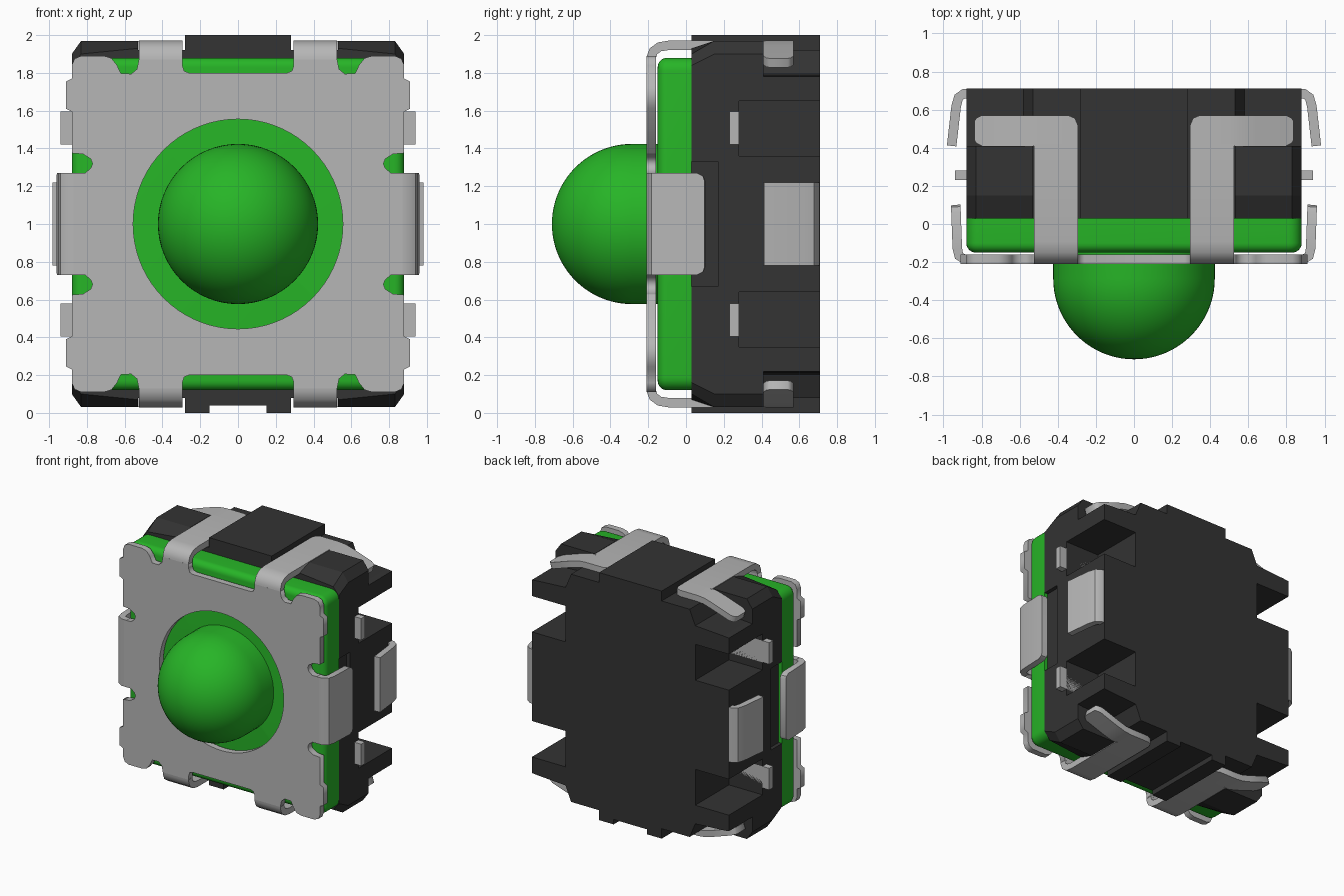
import bpy, bmesh, math
from math import sin, cos, pi

cube = bpy.data.objects.get("Cube")
if cube:
    bpy.data.objects.remove(cube, do_unlink=True)


def material(name, rgb):
    m = bpy.data.materials.new(name)
    m.use_nodes = True
    colour = (*rgb, 1)
    m.diffuse_color = colour
    node = next(n for n in m.node_tree.nodes if n.type == 'BSDF_PRINCIPLED')
    node.inputs["Base Color"].default_value = colour
    return m


GREEN = material("button green", (.02, .46, .02))
METAL = material("tin grey", (.47, .47, .47))
BLACK = material("housing black", (.033, .033, .033))


def add(name, mesh, mat, mirror=""):
    """Place a mesh about the middle height, with optional mirroring."""
    mesh.materials.clear()
    mesh.materials.append(mat)
    ob = bpy.data.objects.new(name, mesh)
    bpy.context.collection.objects.link(ob)
    ob.location.z = 1
    if mirror:
        mod = ob.modifiers.new("mirror", 'MIRROR')
        mod.use_axis = [axis in mirror for axis in "xyz"]
        mod.use_mirror_merge = False
    return ob


def loft(name, sections, mat, mirror="", smooth=False):
    """Skin closed sections that share one point count, and cap both ends."""
    bm = bmesh.new()
    rings = [[bm.verts.new(p) for p in s] for s in sections]
    n = len(rings[0])
    for a, b in zip(rings, rings[1:]):
        for i in range(n):
            j = (i + 1) % n
            bm.faces.new((a[i], a[j], b[j], b[i]))
    bm.faces.new(rings[0])
    bm.faces.new(rings[-1])
    bmesh.ops.remove_doubles(bm, verts=bm.verts, dist=.0001)
    bmesh.ops.recalc_face_normals(bm, faces=bm.faces)
    mesh = bpy.data.meshes.new(name)
    bm.to_mesh(mesh)
    bm.free()
    if smooth:
        mesh.shade_smooth()
        mesh.set_sharp_from_angle(angle=math.radians(35))
    return add(name, mesh, mat, mirror)


def ribbon(name, stations, put, mirror, thick=.05):
    """Bent sheet strip: each station is path a, path b, low edge, high edge."""
    sections = []
    for i, (a, b, lo, hi) in enumerate(stations):
        p = stations[max(i - 1, 0)]
        q = stations[min(i + 1, len(stations) - 1)]
        da, db = q[0] - p[0], q[1] - p[1]
        k = thick / 2 / math.hypot(da, db)
        u, v = -db * k, da * k
        sections.append([put(a + u, b + v, lo), put(a + u, b + v, hi),
                         put(a - u, b - v, hi), put(a - u, b - v, lo)])
    return loft(name, sections, METAL, mirror, smooth=True)


def ring(top, bottom=None):
    """Close quarter outlines into a full one by reflection."""
    bottom = bottom or top
    return (top + [(x, -z) for x, z in reversed(bottom)]
            + [(-x, -z) for x, z in bottom]
            + [(-x, z) for x, z in reversed(top)])


# Housing: one loft from front to back, with stepped pockets and corners
def housing_section(y, corner, pocket=.88, recess=.88):
    def quarter(groove):
        return [(.15, groove), (.15, 1), (.28, 1), (.28, .92), (.53, .92),
                *corner, (.88, .65), (pocket, .65), (pocket, .36), (.88, .36),
                (.88, .33), (recess, .33)]
    return [(x, y, z) for x, z in ring(quarter(1), quarter(.96))]


low = [(.53, .93), (.83, .9), (.88, .84)]
tall = [(.53, .97), (.83, .97), (.88, .9)]
shelf = [(.58, .8), (.83, .785), (.88, .78)]
loft("housing", [
    housing_section(.03, low, recess=.85),
    housing_section(.15, tall, recess=.85),
    housing_section(.17, tall, recess=.85),
    housing_section(.17, tall),
    housing_section(.28, tall),
    housing_section(.28, tall, pocket=.58),
    housing_section(.41, tall, pocket=.58),
    housing_section(.41, shelf, pocket=.58),
    housing_section(.71, shelf, pocket=.58)], BLACK)


# Green base slab with rounded front edges
def slab_section(y, half, radius=.07):
    pts = []
    for k in range(4):
        for s in range(7):
            t = (k + s / 6) * pi / 2
            cx = (half - radius) * (1 if k in (0, 3) else -1)
            cz = (half - radius) * (1 if k in (0, 1) else -1)
            pts.append((cx + radius * cos(t), y, cz + radius * sin(t)))
    return pts


edge = [i * pi / 12 for i in range(7)]
loft("button_base",
     [slab_section(.03, .88)]
     + [slab_section(-.1 - .05 * sin(t), .83 + .05 * cos(t), .02 + .05 * cos(t))
        for t in edge], GREEN, smooth=True)


# Domed button
def circle(y, r, n=64):
    return [(r * cos(2 * pi * i / n), y, r * sin(2 * pi * i / n))
            for i in range(n)]


R = .424
loft("button_dome",
     [circle(-.1, R)] + [circle(-.286 - R * sin(t), max(R * cos(t), .002))
                         for t in [i * pi / 40 for i in range(21)]],
     GREEN, smooth=True)

# Cover plate: notched outline with a round window
quarter = [(.26, .8), (.285, .81), (.295, .84), (.295, .87), (.525, .87),
           (.535, .82), (.565, .795), (.62, .797), (.64, .84), (.67, .878),
           (.71, .89), (.83, .89), (.865, .875), (.88, .84), (.88, .77),
           (.91, .755), (.91, .61), (.88, .595), (.88, .375), (.82, .37),
           (.78, .345), (.77, .32), (.78, .295), (.81, .27), (.87, .27)]
curve = bpy.data.curves.new("cover_outline", 'CURVE')
curve.dimensions = '2D'
curve.fill_mode = 'BOTH'
curve.extrude = .025
window = [(x, z) for x, y, z in circle(0, .555, 72)]
for outline in (ring(quarter), window):
    spline = curve.splines.new('POLY')
    spline.points.add(len(outline) - 1)
    for point, (x, z) in zip(spline.points, outline):
        point.co = (x, z, 0, 1)
    spline.use_cyclic_u = True
helper = bpy.data.objects.new("cover_outline", curve)
bpy.context.collection.objects.link(helper)
bpy.context.view_layer.update()
evaluated = helper.evaluated_get(bpy.context.evaluated_depsgraph_get())
plate = bpy.data.meshes.new_from_object(evaluated)
bpy.data.objects.remove(helper, do_unlink=True)
cover = add("cover_plate", plate, METAL)
cover.rotation_euler.x = pi / 2
cover.location.y = -.185

# Cover legs that wrap over the top and bottom
span = (.295, .525)
ribbon("cover_leg",
       [(y, z, *span) for y, z in
        [(-.185, .83), (-.185, .88), (-.172, .915), (-.14, .938),
         (-.09, .946), (.42, .946)]],
       lambda y, z, x: (x, y, z), "xz")

# Hooked feet that bend outward and down from the legs
ribbon("leg_hook",
       [(.295, .946, .41, .52), (.31, .946, .41, .555), (.345, .946, .41, .57),
        (.5, .946, .41, .57), (.56, .94, .41, .57), (.63, .92, .41, .57),
        (.79, .866, .41, .57), (.82, .856, .425, .555), (.83, .853, .44, .54)],
       lambda x, z, y: (x, y, z), "xz")

# Side clips of the cover
ribbon("side_clip",
       [(x, y, -h, h) for x, y, h in
        [(.85, -.185, .27), (.89, -.185, .27), (.918, -.168, .27),
         (.927, -.13, .27), (.934, .06, .27), (.935, .09, .255),
         (.936, .1, .23)]],
       lambda x, y, z: (x, y, z), "x")

# Curled side terminals at the back
ribbon("back_terminal",
       [(x, y, -.22, .22) for x, y in
        [(.85, .685), (.895, .683), (.92, .665), (.933, .62), (.957, .41)]],
       lambda x, y, z: (x, y, z), "x")

# Contact pins reaching out of the pockets
ribbon("contact_pin", [(.56, .255, .42, .595), (.94, .255, .42, .595)],
       lambda x, y, z: (x, y, z), "xz")
